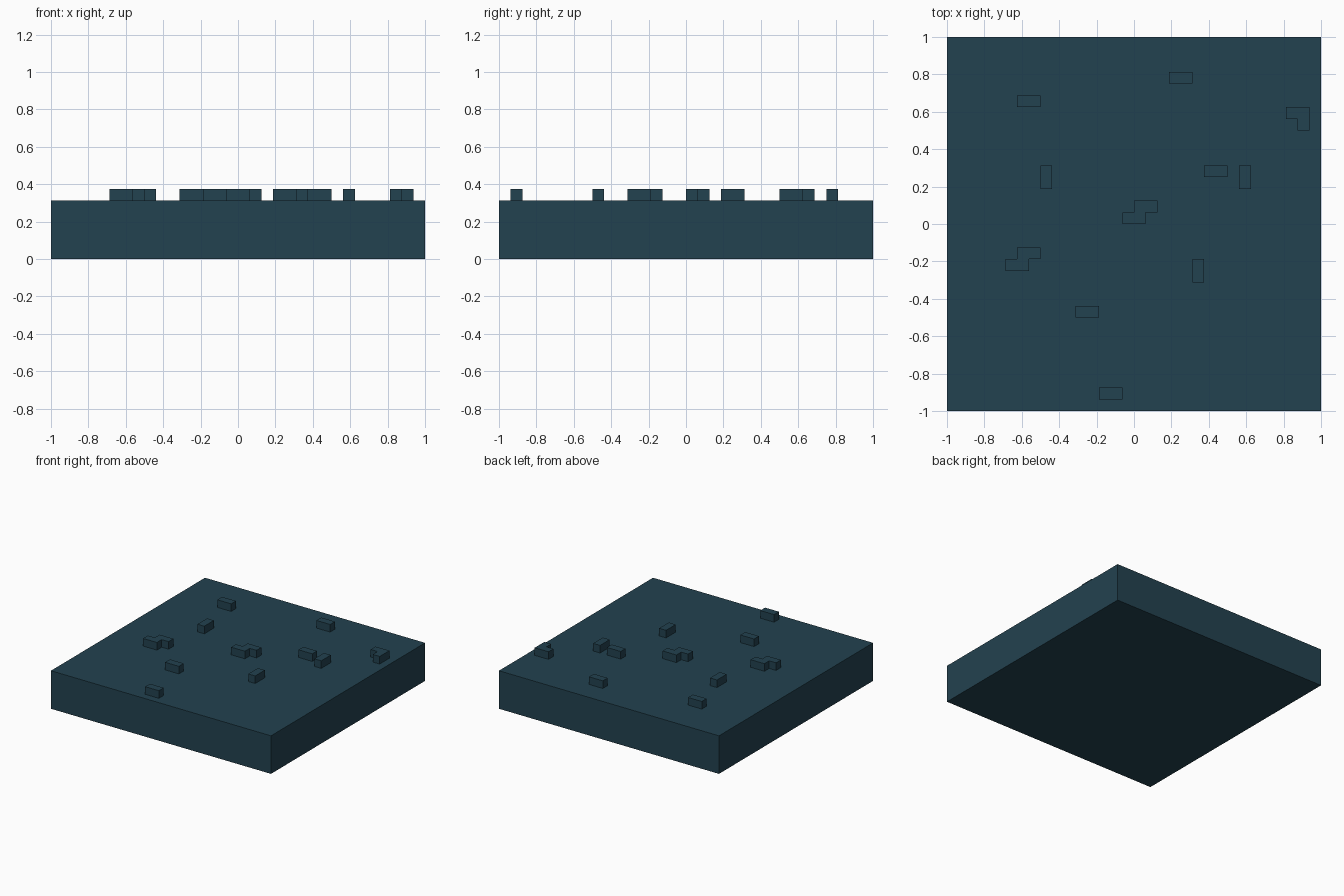
import bpy
import bmesh

cube = bpy.data.objects.get("Cube")
if cube:
    bpy.data.objects.remove(cube, do_unlink=True)

U = 1 / 16            # grid unit of the layout
BASE_TOP = 5 * U      # slab height
BUMP_TOP = 6 * U      # top of the raised blocks

# Single dark teal colour
COLOR = (0.0164, 0.054, 0.080, 1.0)
teal = bpy.data.materials.new("dark_teal")
teal.use_nodes = True
teal.diffuse_color = COLOR
bsdf = teal.node_tree.nodes["Principled BSDF"]
bsdf.inputs["Base Color"].default_value = COLOR
bsdf.inputs["Roughness"].default_value = 0.8


def prism(name, outline, z0, z1):
    """Extrude an outline, given in grid units, from z0 up to z1."""
    bm = bmesh.new()
    face = bm.faces.new([bm.verts.new((x * U, y * U, z0)) for x, y in outline])
    top = bmesh.ops.extrude_face_region(bm, geom=[face], use_keep_orig=True)
    verts = [g for g in top["geom"] if isinstance(g, bmesh.types.BMVert)]
    bmesh.ops.translate(bm, verts=verts, vec=(0, 0, z1 - z0))
    bmesh.ops.recalc_face_normals(bm, faces=bm.faces)
    mesh = bpy.data.meshes.new(name)
    bm.to_mesh(mesh)
    bm.free()
    mesh.materials.append(teal)
    obj = bpy.data.objects.new(name, mesh)
    bpy.context.collection.objects.link(obj)
    return obj


def rect(x, y, w, d):
    return [(x, y), (x + w, y), (x + w, y + d), (x, y + d)]


def step(x, y):
    """Two 2x1 blocks, the rear one shifted one unit to the left side."""
    return [(x + a, y + b) for a, b in
            ((0, 0), (2, 0), (2, 1), (3, 1), (3, 2), (1, 2), (1, 1), (0, 1))]


# Ground slab
prism("ground_slab", rect(-16, -16, 32, 32), 0, BASE_TOP)

# Blocks lying along x
for i, (x, y) in enumerate([(-10, 10), (3, 12), (6, 4), (-5, -8), (-3, -15)], 1):
    prism(f"wide_block_{i}", rect(x, y, 2, 1), BASE_TOP, BUMP_TOP)

# Blocks lying along y
for i, (x, y) in enumerate([(-8, 3), (9, 3), (5, -5)], 1):
    prism(f"deep_block_{i}", rect(x, y, 1, 2), BASE_TOP, BUMP_TOP)

# Stepped pairs
for i, (x, y) in enumerate([(-1, 0), (-11, -4)], 1):
    prism(f"stepped_block_{i}", step(x, y), BASE_TOP, BUMP_TOP)

# Corner-shaped block
corner = [(14, 8), (15, 8), (15, 10), (13, 10), (13, 9), (14, 9)]
prism("corner_block", corner, BASE_TOP, BUMP_TOP)
